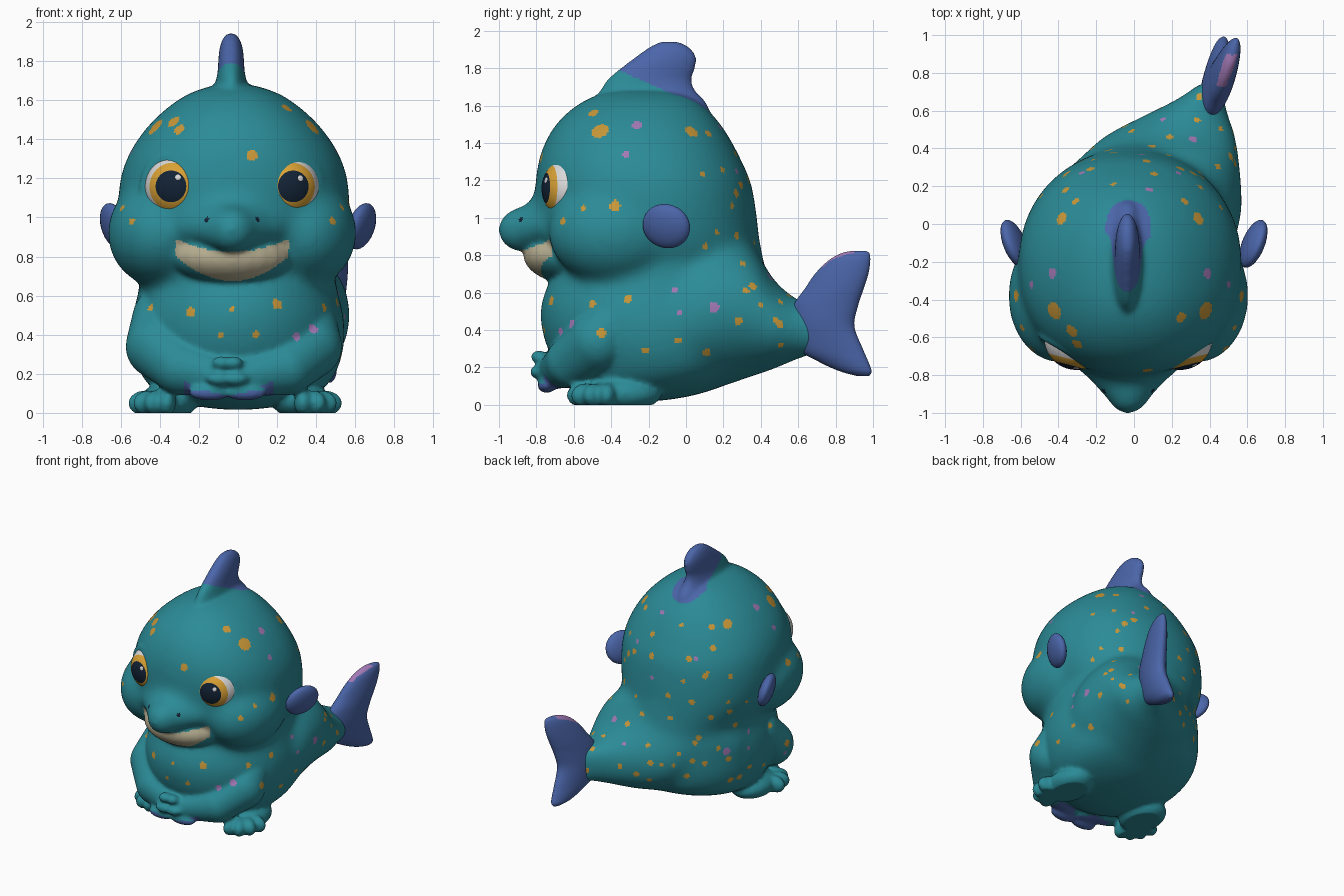
import bpy, bmesh, math, random
from mathutils import Vector, Matrix
from mathutils.bvhtree import BVHTree
from mathutils.kdtree import KDTree

if "Cube" in bpy.data.objects:
    bpy.data.objects.remove(bpy.data.objects["Cube"])

random.seed(4)
CX = -0.03  # the head sits slightly left of centre


def material(name, rgb):
    m = bpy.data.materials.new(name)
    m.diffuse_color = (*rgb, 1)
    m.use_nodes = True
    m.node_tree.nodes["Principled BSDF"].inputs["Base Color"].default_value = m.diffuse_color
    return m


TEAL = material("teal skin", (0.024, 0.258, 0.308))
BLUE = material("blue fin", (0.070, 0.132, 0.400))
ORANGE = material("orange spot", (0.58, 0.31, 0.04))
PINK = material("lilac spot", (0.36, 0.19, 0.46))
CREAM = material("cream mouth", (0.50, 0.45, 0.30))
AMBER = material("amber iris", (0.70, 0.36, 0.035))
DARK = material("dark pupil", (0.006, 0.016, 0.035))
WHITE = material("eye white", (0.70, 0.70, 0.70))


def skin(bm, rings):
    """Join rings of points into a closed tube with capped ends."""
    rings = [[bm.verts.new(p) for p in ring] for ring in rings]
    n = len(rings[0])
    for a, b in zip(rings, rings[1:]):
        for k in range(n):
            bm.faces.new((a[k], a[(k + 1) % n], b[(k + 1) % n], b[k]))
    bm.faces.new(rings[0][::-1])
    bm.faces.new(rings[-1])


def ball(bm, c, r, rot=None, u=24, v=16):
    r = (r, r, r) if isinstance(r, (int, float)) else r
    m = Matrix.LocRotScale(Vector(c), rot, Vector(r))
    lats = [math.pi * (min(max(j, 0.08), v - 0.08) / v - 0.5) for j in range(v + 1)]
    skin(bm, [[m @ Vector((math.cos(t) * math.cos(2 * math.pi * k / u), math.cos(t) * math.sin(2 * math.pi * k / u),
                           math.sin(t))) for k in range(u)] for t in lats])


def loft(bm, rows, axis="z", n=48, sub=6, square=1.0):
    """Smooth skin over ellipses: rows are (position, centre x, half width, low, high)."""
    last, pts = len(rows) - 1, []
    for i in range(last):
        p = [rows[max(0, min(last, i + k))] for k in (-1, 0, 1, 2)]
        for s in range(sub):
            t = s / sub
            pts.append([0.5 * (2 * b + (c - a) * t + (2 * a - 5 * b + 4 * c - d) * t * t
                               + (3 * b - a - 3 * c + d) * t ** 3) for a, b, c, d in zip(*p)])
    pts.append(rows[-1])
    rings = []
    for t, cx, hx, lo, hi in pts:
        ring = []
        for k in range(n):
            a = 2 * math.pi * k / n * (1 if axis == "z" else -1)
            c, s = (math.copysign(abs(f) ** square, f) for f in (math.cos(a), math.sin(a)))
            x, w = cx + hx * c, (lo + hi) / 2 + (hi - lo) / 2 * s
            ring.append((x, w, t) if axis == "z" else (x, t, w))
        rings.append(ring)
    skin(bm, rings)


def finish(name, bm, mats):
    me = bpy.data.meshes.new(name)
    bm.to_mesh(me)
    bm.free()
    for m in mats:
        me.materials.append(m)
    me.shade_smooth()
    ob = bpy.data.objects.new(name, me)
    bpy.context.collection.objects.link(ob)
    return ob


def fuse(bm, voxel, iterations):
    """Merge overlapping blocks into one softened skin and return its mesh."""
    raw = finish("blocks", bm, [])
    mod = raw.modifiers.new("fuse", "REMESH")
    mod.mode, mod.voxel_size = "VOXEL", voxel
    mod = raw.modifiers.new("soften", "SMOOTH")
    mod.factor, mod.iterations = 0.5, iterations
    bpy.context.view_layer.update()
    me = bpy.data.meshes.new_from_object(raw.evaluated_get(bpy.context.evaluated_depsgraph_get()))
    bpy.data.objects.remove(raw)
    return me


# ---------- core: head, trunk, tail, snout, cheeks, strongly blended ----------
bm = bmesh.new()
# head
loft(bm, [(z, CX * 0.7, hx, a, b) for z, hx, a, b in (
    (0.60, 0.42, -0.60, 0.42), (0.70, 0.48, -0.71, 0.41), (0.85, 0.56, -0.77, 0.395),
    (1.00, 0.59, -0.80, 0.38), (1.18, 0.585, -0.805, 0.35), (1.32, 0.54, -0.785, 0.29),
    (1.45, 0.455, -0.73, 0.22), (1.55, 0.355, -0.65, 0.145), (1.63, 0.24, -0.54, 0.06),
    (1.675, 0.11, -0.42, -0.05), (1.685, 0.02, -0.30, -0.16))], square=0.93)
# trunk
loft(bm, [(z, 0, hx, a, b) for z, hx, a, b in (
    (0.015, 0.06, -0.36, -0.2), (0.04, 0.25, -0.50, 0.0), (0.10, 0.41, -0.62, 0.20), (0.20, 0.50, -0.69, 0.38),
    (0.35, 0.545, -0.76, 0.43), (0.50, 0.54, -0.78, 0.43), (0.62, 0.51, -0.75, 0.43),
    (0.75, 0.49, -0.68, 0.42), (0.85, 0.47, -0.60, 0.40))])
# tail, bending to the creature's left
loft(bm, [(-0.30, 0.0, 0.42, 0.12, 0.72), (0.0, 0.02, 0.54, 0.05, 0.90), (0.20, 0.07, 0.50, 0.10, 0.93),
          (0.35, 0.135, 0.42, 0.15, 0.85), (0.47, 0.195, 0.345, 0.19, 0.67), (0.58, 0.28, 0.22, 0.235, 0.575),
          (0.67, 0.36, 0.12, 0.26, 0.54), (0.75, 0.41, 0.06, 0.27, 0.52)], axis="y")
# snout
ball(bm, (CX, -0.68, 0.955), (0.31, 0.20, 0.14))
ball(bm, (CX, -0.72, 1.01), (0.22, 0.15, 0.13))
ball(bm, (CX, -0.80, 0.945), (0.20, 0.15, 0.13))
ball(bm, (CX, -0.88, 0.935), (0.125, 0.15, 0.125))
# cheeks
for s in (-1, 1):
    ball(bm, (CX + s * 0.365, -0.38, 0.92), (0.275, 0.36, 0.28))
core = fuse(bm, 0.025, 24)
tip = min(v.co.y for v in core.vertices)
for v in core.vertices:  # restore the snout length lost in blending
    if v.co.y < -0.8:
        v.co.y = -0.8 + (v.co.y + 0.8) * 0.203 / (-0.8 - tip)

# ---------- details added to the core ----------
bm = bmesh.new()
# crest on top of the head
loft(bm, [(z, CX - 0.005, hx, a, b) for z, hx, a, b in (
    (1.54, 0.16, -0.53, 0.14), (1.62, 0.115, -0.50, 0.105), (1.68, 0.085, -0.46, 0.05), (1.74, 0.07, -0.42, 0.03),
    (1.80, 0.066, -0.35, 0.05), (1.86, 0.06, -0.27, 0.055), (1.91, 0.045, -0.20, 0.02),
    (1.942, 0.02, -0.14, -0.04))], n=32)
# lower jaw
ball(bm, (CX, -0.60, 0.80), (0.32, 0.27, 0.155))
eyes = []
for s in (-1, 1):
    # eyelid ring
    n = Vector((s * 0.50, -0.86, 0.04)).normalized()
    q = n.to_track_quat("Z", "Y")
    socket = Vector((CX + s * 0.325, -0.687, 1.16))
    for k in range(32):
        a = 2 * math.pi * k / 32
        ball(bm, socket - n * 0.018 + q @ Vector((0.152 * math.cos(a), 0.152 * math.sin(a), 0)), 0.028, None, 10, 8)
    eyes.append((s, socket - n * 0.10))
    # arm
    path = [(0.37, -0.34, 0.49, 0.15), (0.39, -0.47, 0.34, 0.165),
            (0.27, -0.61, 0.23, 0.14), (0.06, -0.69, 0.185, 0.10)]
    for a, b in zip(path, path[1:]):
        for k in range(7):
            x, y, z, r = (p + (w - p) * k / 6 for p, w in zip(a, b))
            ball(bm, (CX * 0.7 + s * x, y, z), r)
    # fingers
    for x, y, z, r in ((0.03, -0.785, 0.255, (0.05, 0.045, 0.036)), (0.04, -0.79, 0.175, (0.07, 0.045, 0.036)),
                       (0.09, -0.745, 0.105, (0.11, 0.05, 0.042))):
        ball(bm, (CX * 1.8 + s * x, y, z), r)
    # foot with four splayed toes
    ball(bm, (s * 0.34 - 0.015, -0.33, 0.06), (0.15, 0.20, 0.095))
    for deg in (-92, -62, -33, -4):
        a = math.radians(deg)
        ball(bm, (s * (0.355 + 0.105 * math.cos(a)) - 0.015, -0.41 + 0.14 * math.sin(a), 0.05),
             (0.09, 0.05, 0.066), Matrix.Rotation(a if s > 0 else math.pi - a, 3, "Z").to_quaternion())
bm.from_mesh(core)
me = fuse(bm, 0.0135, 7)
bpy.data.meshes.remove(core)
me.name = "body"
body = bpy.data.objects.new("body", me)
bpy.context.collection.objects.link(body)
me.materials.clear()
for m in (TEAL, BLUE, ORANGE, PINK, CREAM, DARK):
    me.materials.append(m)
for v in me.vertices:
    if v.co.z < 0:
        v.co.z = 0  # flat soles
me.shade_smooth()

# painted regions: mouth, crest, hand undersides
faces = [(f.center.copy(), f.normal.copy()) for f in me.polygons]
paint = [0] * len(faces)
for k, ((x, y, z), nor) in enumerate(faces):
    d = x - CX
    if y < -0.6 and abs(d) < 0.29 and 0.675 + 1.5 * d * d < z < 0.825 + 0.8 * d * d and nor.z < 0.5:
        paint[k] = 4
    elif z > 1.5 and z > 1.79 - 0.45 * (y + 0.36) and (
            (z > 1.70 and abs(d) < 0.11) or (d / 0.12) ** 2 + ((y + 0.03) / 0.17) ** 2 < 1):
        paint[k] = 1
    elif y < -0.6 and z < 0.095 + 1.4 * (x + 0.05) ** 2 and abs(x + 0.05) < 0.23 and nor.z < 0.1:
        paint[k] = 1

# spots, placed by casting rays onto the skin
tree = BVHTree.FromPolygons([v.co.copy() for v in me.vertices], [tuple(f.vertices) for f in me.polygons])
kd = KDTree(len(faces))
for k, (c, _) in enumerate(faces):
    kd.insert(c, k)
kd.balance()


def spot(point, r, i):
    for _, k, _ in kd.find_range(point, r):
        paint[k] = paint[k] or i


def cast(origin, direction, r, i):
    hit = tree.ray_cast(Vector(origin), Vector(direction))[0]
    if hit:
        spot(hit, r, i)


front = [(-0.33, 1.49, 0.035), (-0.30, 1.45, 0.03), (0.07, 1.32, 0.028), (-0.24, 0.515, 0.026),
         (0.20, 0.555, 0.028), (-0.03, 0.53, 0.015), (-0.09, 0.40, 0.016), (0.09, 0.40, 0.02), (0.25, 1.56, 0.028)]
side = [(-0.46, 1.465, 0.048), (0.03, 1.46, 0.035), (-0.38, 1.065, 0.03),
        (-0.55, 1.05, 0.018), (-0.66, 0.98, 0.02), (-0.50, 0.54, 0.02), (-0.31, 0.565, 0.022),
        (-0.45, 0.385, 0.026), (-0.22, 0.29, 0.02), (-0.04, 0.345, 0.017), (0.11, 0.28, 0.024),
        (0.28, 0.45, 0.022), (0.32, 0.61, 0.018), (0.27, 1.13, 0.024), (0.165, 0.92, 0.015),
        (0.40, 0.535, 0.016), (0.48, 0.455, 0.016), (0.51, 0.32, 0.018)]
side_pink = [(-0.61, 0.43, 0.025), (-0.67, 0.39, 0.022), (-0.26, 1.495, 0.028), (-0.32, 1.34, 0.02),
             (0.27, 1.25, 0.015), (0.15, 0.52, 0.028), (-0.06, 0.61, 0.018), (-0.03, 0.49, 0.015)]
for x, z, r in front:
    cast((x, -3, z), (0, 1, 0), r, 2)
for x in (CX - 0.13, CX + 0.13):  # nostrils
    cast((x, -3, 0.99), (0, 1, 0), 0.014, 5)
for s in (-1, 1):
    for y, z, r in side:
        cast((s * 3, y, z), (-s, 0, 0), r, 2)
    for y, z, r in side_pink[0 if s > 0 else 2:]:
        cast((s * 3, y, z), (-s, 0, 0), r, 3)
taken = []
for _ in range(900):  # scattered spots over the back
    k = random.randrange(len(faces))
    c, nor = faces[k]
    high = c.z > 0.9
    if nor.y > (0.5 if high else 0.3) and nor.z > -0.3 and 0.25 < c.z < 1.5 and not paint[k] \
            and all((c - p).length > (0.15 if high else 0.12) for p in taken):
        taken.append(c)
        spot(c, random.uniform(0.015, 0.024), 3 if len(taken) % 9 == 0 else 2)
me.polygons.foreach_set("material_index", paint)

# ---------- eyes ----------
for s, c in eyes:
    side_name = "left" if s > 0 else "right"
    gaze = Vector((s * 0.25, -0.96, 0.02)).normalized()
    bm = bmesh.new()
    ball(bm, c, 0.172, gaze.to_track_quat("Z", "Y"), 48, 32)
    for f in bm.faces:
        ang = math.degrees((f.calc_center_median() - c).angle(gaze, 0))
        f.material_index = 2 if ang < 28 else 1 if ang < 45 else 0
    finish("eye_" + side_name, bm, [WHITE, AMBER, DARK])
    # glint
    d = (gaze + Vector((0.24, 0, 0.27))).normalized()
    bm = bmesh.new()
    ball(bm, c + d * 0.171, (0.016, 0.016, 0.004), d.to_track_quat("Z", "Y"), 16, 8)
    finish("eye_glint_" + side_name, bm, [WHITE])
    # side fin behind the cheek
    bm = bmesh.new()
    rot = Matrix.Rotation(-s * 0.38, 3, "Z") @ Matrix.Rotation(s * 0.28, 3, "Y")
    ball(bm, (s * 0.632, -0.105, 0.955), (0.052, 0.135, 0.122), rot.to_quaternion())
    finish("side_fin_" + side_name, bm, [BLUE])

# ---------- tail fin ----------
bm = bmesh.new()
loft(bm, [(z, 0.405 + 0.11 * (z - 0.4), hx, a, b) for z, hx, a, b in (
    (0.155, 0.015, 0.91, 0.98), (0.18, 0.04, 0.82, 0.992), (0.23, 0.056, 0.71, 0.975),
    (0.30, 0.068, 0.60, 0.945), (0.42, 0.078, 0.565, 0.90), (0.53, 0.076, 0.575, 0.92),
    (0.62, 0.07, 0.635, 0.95), (0.70, 0.06, 0.69, 0.975), (0.77, 0.047, 0.76, 0.985),
    (0.81, 0.03, 0.83, 0.98), (0.823, 0.012, 0.89, 0.96))])
for v in bm.verts:
    v.co.x += 0.25 * (v.co.y - 0.62)
bm.normal_update()
for f in bm.faces:
    c = f.calc_center_median()
    if c.z > 0.69 and 0.73 < c.y < 0.90 and f.normal.z > 0.55:
        f.material_index = 1
finish("tail_fin", bm, [BLUE, PINK])
